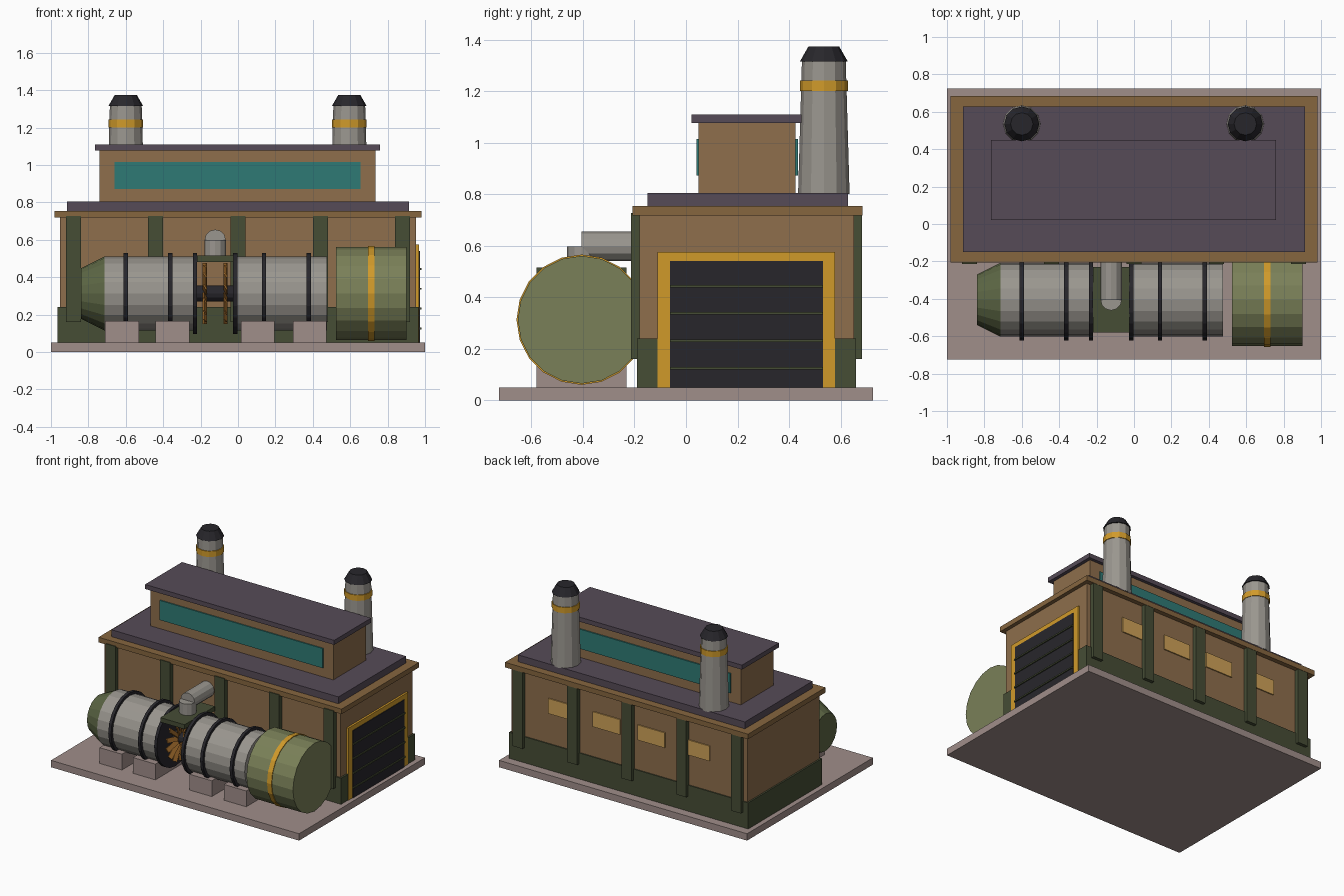
import bpy
from math import pi, sin, cos
from mathutils import Matrix, Vector

if "Cube" in bpy.data.objects:
    bpy.data.objects.remove(bpy.data.objects["Cube"])

# ---- materials ----
def mat(name, hexcol):
    rgb = [int(hexcol[i:i + 2], 16) / 255 for i in (0, 2, 4)]
    lin = [c / 12.92 if c <= 0.04045 else ((c + 0.055) / 1.055) ** 2.4 for c in rgb]
    m = bpy.data.materials.new(name)
    m.diffuse_color = (*lin, 1)
    m.use_nodes = True
    m.node_tree.nodes["Principled BSDF"].inputs["Base Color"].default_value = m.diffuse_color
    return m

CONCRETE = mat("concrete", "A08E8A")
WALL = mat("tan_wall", "8E6E4C")
TRIM = mat("trim", "86663F")
GREEN = mat("dark_green", "464D35")
OLIVE = mat("olive", "7A8058")
ROOF = mat("roof", "564B57")
STEEL = mat("steel", "9A968F")
BLACK = mat("black", "27262B")
GOLD = mat("gold", "D09A2A")
TEAL = mat("teal_glass", "2F7A75")
LIT = mat("lit_window", "CFA258")
BRONZE = mat("bronze", "A8702E")

# ---- helpers ----
def finish(name, material):
    ob = bpy.context.object
    ob.name = name
    ob.data.materials.append(material)
    return ob

def box(name, x, y, z, material):
    """Box from (min, max) ranges."""
    bpy.ops.mesh.primitive_cube_add(size=1)
    ob = finish(name, material)
    ranges = (x, y, z)
    mid = Vector([(a + b) / 2 for a, b in ranges])
    size = Vector([b - a for a, b in ranges])
    ob.data.transform(Matrix.Translation(mid) @ Matrix.Diagonal((*size, 1)))
    return ob

def rod(name, start, end, r1, r2, sides, material):
    """Cylinder or cone frustum between two points."""
    a, b = Vector(start), Vector(end)
    bpy.ops.mesh.primitive_cone_add(vertices=sides, radius1=r1, radius2=r2, depth=(b - a).length)
    ob = finish(name, material)
    rot = (b - a).to_track_quat('Z', 'Y').to_matrix().to_4x4()
    ob.data.transform(Matrix.Translation((a + b) / 2) @ rot)
    return ob

AY, AZ = -0.405, 0.313          # turbine axis
def drum(name, x0, x1, r1, r2, material, sides=20):
    return rod(name, (x0, AY, AZ), (x1, AY, AZ), r1, r2, sides, material)

# ---- ground slab and hall ----
box("base_slab", (-1, 1), (-.725, .725), (0, .05), CONCRETE)
box("hall_walls", (-.952, .952), (-.18, .652), (.05, .73), WALL)
box("hall_plinth", (-.964, .964), (-.19, .66), (.05, .24), GREEN)
box("cornice", (-.98, .98), (-.207, .685), (.718, .755), TRIM)
box("main_roof", (-.915, .915), (-.15, .628), (.755, .805), ROOF)

# ---- pilasters, front and back ----
for i in range(5):
    x = -.88 + .44 * i
    box("front_pilaster", (x - .04, x + .04), (-.213, -.17), (.16, .727), GREEN)
    box("back_pilaster", (x - .04, x + .04), (.64, .683), (.16, .727), GREEN)

# ---- lit back windows ----
for x in (-.54, -.18, .18, .54):
    box("back_window", (x - .11, x + .11), (.645, .66), (.46, .57), LIT)

# ---- clerestory ----
box("clerestory", (-.74, .735), (.048, .425), (.80, 1.08), WALL)
box("clerestory_roof", (-.765, .76), (.022, .448), (1.077, 1.11), ROOF)
box("clerestory_front_glass", (-.66, .655), (.04, .06), (.872, 1.015), TEAL)
box("clerestory_back_glass", (-.66, .655), (.415, .434), (.872, 1.015), TEAL)

# ---- roller door on the right end ----
box("door_frame", (.94, .967), (-.11, .578), (.05, .575), GOLD)
box("door_panel", (.94, .972), (-.063, .532), (.05, .54), BLACK)
for z in (.125, .232, .338, .443):
    box("door_slat", (.96, .98), (-.063, .532), (z - .005, z + .005), GREEN)

# ---- chimneys ----
for x in (-.6, .595):
    def stack(name, z0, z1, r1, r2, m):
        rod(name, (x, .535, z0), (x, .535, z1), r1, r2, 12, m)
    stack("chimney", .80, 1.32, .10, .085, STEEL)
    stack("chimney_band", 1.20, 1.242, .093, .093, GOLD)
    stack("chimney_cap", 1.315, 1.373, .093, .06, BLACK)

# ---- turbine casing ----
drum("turbine_nose", -.84, -.715, .135, .197, OLIVE).data.materials[0] = mat("nose_green", "5C6644")
drum("turbine_casing_left", -.715, -.23, .197, .197, STEEL)
drum("turbine_casing_right", -.015, .475, .197, .197, STEEL)
for x in (-.6, -.362, -.23, -.015, .14, .378):
    drum("casing_ring", x - .011, x + .011, .217, .217, BLACK)

# ---- open section: shaft, blades, cover ----
drum("turbine_shaft", -.24, 0, .043, .043, BLACK, 12)
for x in (-.177, -.067):
    for i in range(14):
        bpy.ops.mesh.primitive_cube_add(size=1)
        ob = finish("turbine_blade", BRONZE)
        ob.data.transform(Matrix.Translation((x, AY, AZ))
                          @ Matrix.Rotation(2 * pi * i / 14, 4, 'X')
                          @ Matrix.Translation((0, 0, .1))
                          @ Matrix.Rotation(.5, 4, 'Z')
                          @ Matrix.Diagonal((.008, .034, .125, 1)))
box("open_section_cover", (-.22, -.025), (-.58, -.23), (.482, .515), GREEN)

# ---- steam pipe into the hall ----
rod("steam_pipe_riser", (-.122, AY, .51), (-.122, AY, .598), .057, .057, 12, STEEL)
rod("steam_pipe", (-.122, AY, .598), (-.122, -.17, .598), .057, .057, 12, STEEL)

# ---- generator ----
drum("generator", .525, .9, .248, .248, OLIVE)
drum("generator_band", .694, .73, .253, .253, GOLD)

# ---- concrete saddles ----
for x in (-.62, -.35, .105, .383):
    box("turbine_saddle", (x - .09, x + .09), (-.58, -.23), (.05, .165), CONCRETE)
